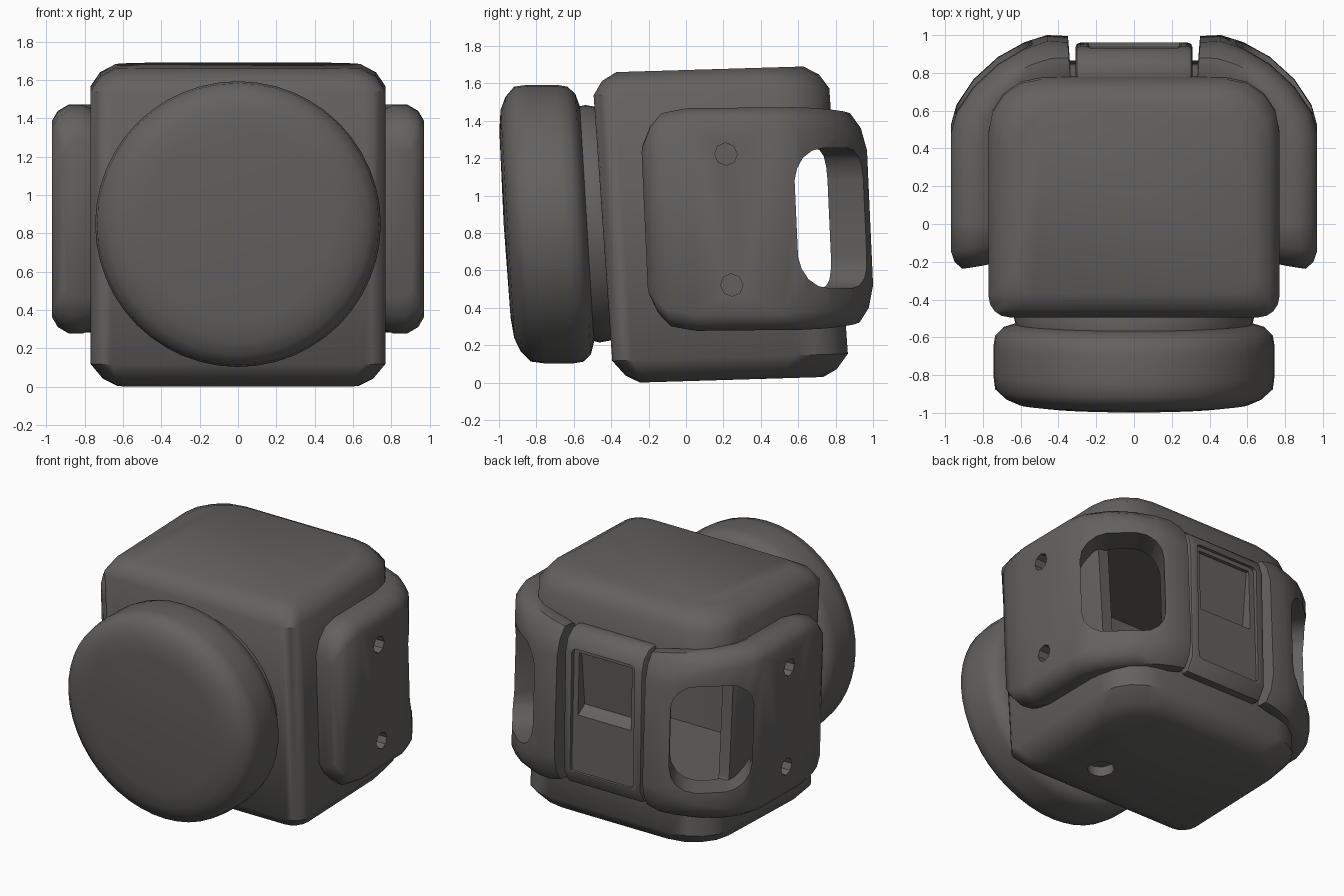
import bpy, bmesh, math
from mathutils import Matrix, Vector

cube = bpy.data.objects.get("Cube")
if cube:
    bpy.data.objects.remove(cube)

grey = bpy.data.materials.new("dark warm grey")
grey.use_nodes = True
COLOUR = (0.125, 0.121, 0.116, 1)
grey.diffuse_color = COLOUR
grey.node_tree.nodes["Principled BSDF"].inputs["Base Color"].default_value = COLOUR
MID = 0.85


def add(name, bm):
    bmesh.ops.recalc_face_normals(bm, faces=bm.faces)
    mesh = bpy.data.meshes.new(name)
    bm.to_mesh(mesh)
    bm.free()
    mesh.materials.append(grey)
    obj = bpy.data.objects.new(name, mesh)
    bpy.context.collection.objects.link(obj)
    return obj


def loft(name, rings):
    """Skin matching rings of 3D points and cap both ends."""
    bm = bmesh.new()
    rings = [[bm.verts.new(p) for p in ring] for ring in rings]
    bm.faces.new(rings[0])
    bm.faces.new(rings[-1])
    for low, high in zip(rings, rings[1:]):
        for i in range(len(low)):
            j = (i + 1) % len(low)
            bm.faces.new((low[i], low[j], high[j], high[i]))
    return add(name, bm)


def prism(name, pts, lo, hi, axis):
    """Extrude an outline: Z uses (x, y), X uses (y, z), Y uses (x, z)."""
    place = {"Z": lambda a, b, h: (a, b, h), "X": lambda a, b, h: (h, a, b), "Y": lambda a, b, h: (a, h, b)}[axis]
    return loft(name, [[place(a, b, h) for a, b in pts] for h in (lo, hi)])


def rounded(a0, a1, b0, b1, r, steps=4):
    """Rounded rectangle; r lists the radii at (a1,b1), (a0,b1), (a0,b0), (a1,b0)."""
    pts = []
    for i, (a, b, sa, sb) in enumerate(((a1, b1, -1, -1), (a0, b1, 1, -1), (a0, b0, 1, 1), (a1, b0, -1, 1))):
        for k in range(steps + 1):
            t = math.pi / 2 * (i + k / steps)
            pts.append((a + sa * r[i] + r[i] * math.cos(t), b + sb * r[i] + r[i] * math.sin(t)))
    return pts


def circle(a, b, r, sides=10):
    return [(a + r * math.cos(math.tau * i / sides), b + r * math.sin(math.tau * i / sides)) for i in range(sides)]


def lathe(name, profile, z, sides=48):
    """Spin (radius, y) points around the front-to-back axis."""
    bm = bmesh.new()
    verts = [bm.verts.new((r, y, z)) for r, y in profile]
    edges = [bm.edges.new(pair) for pair in zip(verts, verts[1:])]
    bmesh.ops.spin(bm, geom=verts + edges, cent=(0, 0, z), axis=(0, 1, 0), angle=math.tau, steps=sides)
    bmesh.ops.remove_doubles(bm, verts=bm.verts, dist=0.0005)
    return add(name, bm)


def finish(obj, cutters=(), lean=0.06, rise=0.0, angle=42):
    """Cut, then slant: upper parts lean to the front, rear parts rise."""
    for c in cutters:
        m = obj.modifiers.new("cut", "BOOLEAN")
        m.object, m.operation, m.solver = c, "DIFFERENCE", "EXACT"
        c.hide_render = True
    bpy.context.view_layer.update()
    evaluated = obj.evaluated_get(bpy.context.evaluated_depsgraph_get())
    mesh = bpy.data.meshes.new_from_object(evaluated)
    obj.modifiers.clear()
    obj.data = mesh
    for c in cutters:
        bpy.data.objects.remove(c)
    for v in mesh.vertices:
        x, y, z = v.co
        v.co = Vector((x, y - lean * (z - MID), z + rise * y))
    bpy.ops.object.select_all(action="DESELECT")
    obj.select_set(True)
    bpy.context.view_layer.objects.active = obj
    bpy.ops.object.shade_smooth_by_angle(angle=math.radians(angle))


# Main housing with softened edges, a deep rear chamber and a socket underneath
LEVELS = [(0.01, 0.14), (0.05, 0.065), (0.13, 0), (1.55, 0), (1.625, 0.05), (1.67, 0.13)]
housing = loft("housing", [
    [(x, y, z) for x, y in rounded(-0.77 + i, 0.77 - i, -0.445 + i, 0.815 - i, (0.28, 0.28, 0.11, 0.11))]
    for z, i in LEVELS])
opening = prism("opening_cutter", rounded(0.575, 1.2, 0.46, 1.28, (0.05,) * 4), -1, 1, "X")
chamber = prism("chamber_cutter", rounded(-0.68, 0.68, -0.1, 1.2, (0.02, 0.02, 0.3, 0.3)), 0.45, 1.29, "Z")
socket = prism("socket_cutter", circle(0.29, -0.05, 0.09), -0.1, 0.08, "Z")
finish(housing, [opening, chamber, socket], lean=0.07, rise=0.03)

# Front drum and the neck joining it to the housing
drum = lathe("front_drum", [(0, -0.975), (0.5, -0.968), (0.61, -0.955), (0.68, -0.925), (0.735, -0.875), (0.745, -0.8),
                            (0.745, -0.65), (0.735, -0.59), (0.695, -0.55), (0.63, -0.53), (0, -0.53)], 0.848)
finish(drum)
neck = lathe("drum_neck", [(0, -0.56), (0.62, -0.56), (0.635, -0.5), (0.62, -0.42), (0, -0.42)], MID)
finish(neck)

# Wrap-around side shells: inner x, y, outer x, y, half height inside and outside
STATIONS = [
    (0.74, -0.19, 0.91, -0.22, 0.41, 0.36), (0.74, -0.15, 0.95, -0.18, 0.5, 0.43), (0.74, -0.08, 0.97, -0.12, 0.57, 0.48),
    (0.74, 0.03, 0.97, 0.03, 0.595, 0.51), (0.74, 0.45, 0.97, 0.5, 0.595, 0.51), (0.71, 0.57, 0.94, 0.61, 0.595, 0.5),
    (0.65, 0.66, 0.85, 0.745, 0.59, 0.49), (0.57, 0.71, 0.72, 0.865, 0.58, 0.46), (0.48, 0.75, 0.58, 0.945, 0.57, 0.41),
    (0.4, 0.77, 0.46, 0.985, 0.56, 0.36), (0.335, 0.78, 0.35, 0.98, 0.54, 0.36)]
CENTRE = 0.872


def section(side, ix, iy, ox, oy, h_in, h_out):
    inner, outer = Vector((side * ix, iy, CENTRE)), Vector((side * ox, oy, CENTRE))
    half = [(inner, h_in - 0.03), (inner.lerp(outer, 0.3), h_in), (inner.lerp(outer, 0.62), h_in),
            (inner.lerp(outer, 0.87), h_in * 0.6 + h_out * 0.4), (outer, h_out)]
    up = [p + Vector((0, 0, h)) for p, h in half]
    return up + [p - Vector((0, 0, h)) for p, h in reversed(half)]


for side, label in ((1, "left"), (-1, "right")):
    shell = loft(label + "_side_shell", [section(side, *s) for s in STATIONS])
    window = prism("window_cutter", rounded(-0.27, 0.27, -0.375, 0.375, (0.17,) * 4), -0.6, 0.6, "Y")
    turn = Matrix.Rotation(-side * math.atan2(0.55, 0.83), 4, "Z")
    window.data.transform(Matrix.Translation((side * 0.74, 0.77, CENTRE)) @ turn)
    holes = [prism("hole_cutter", circle(0.23, z, 0.06, 8), side * 0.89, side * 1.1, "X") for z in (0.52, 1.22)]
    finish(shell, [window] + holes, lean=0.045, rise=0.01)

# Rear panel with sloping ends, a shallow frame and a tapered upper pocket
SIDE = [(0.78, 0.33), (0.89, 0.33), (0.945, 0.42), (0.955, 1.27), (0.93, 1.36), (0.87, 1.41), (0.78, 1.42)]
panel = prism("rear_panel", SIDE, -0.31, 0.31, "X")
m = panel.modifiers.new("bevel", "BEVEL")
m.width, m.segments, m.angle_limit = 0.025, 2, math.radians(65)
frame = prism("frame_cutter", rounded(-0.25, 0.25, 0.43, 1.3, (0.03,) * 4, 2), 0.925, 1.1, "Y")
pocket = prism("pocket_cutter", [(1.1, 0.78), (0.92, 0.83), (0.85, 0.88), (0.9, 1.27), (1.1, 1.27)], -0.21, 0.21, "X")
finish(panel, [frame, pocket], lean=0.035, rise=0.01, angle=35)
